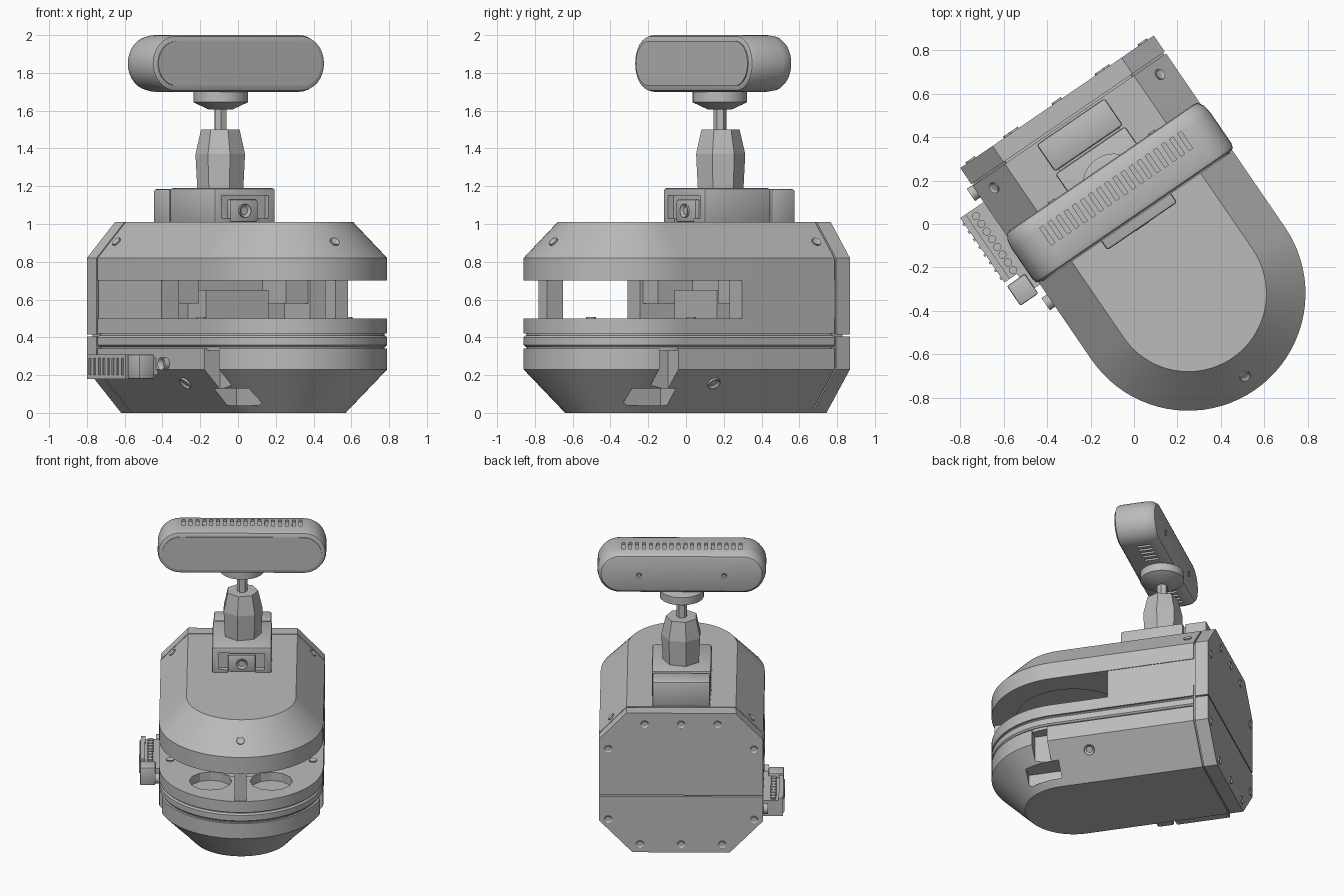
import bpy, bmesh
from math import pi, cos, sin, radians
from mathutils import Matrix, Vector

old = bpy.data.objects.get("Cube")
if old:
    bpy.data.objects.remove(old)

grey = bpy.data.materials.new("plain grey")
grey.use_nodes = True
grey.diffuse_color = (0.5, 0.5, 0.5, 1)
grey.node_tree.nodes["Principled BSDF"].inputs["Base Color"].default_value = (0.5, 0.5, 0.5, 1)

# The housing is modelled facing -y, centred on its round nose, then turned
PLACE = Matrix.Translation((0.25, -0.32, 0)) @ Matrix.Rotation(radians(34.4), 4, "Z")
BACK = 1.07


def shade(mesh, smooth=True):
    for p in mesh.polygons:
        p.use_smooth = smooth
    if smooth:
        mesh.set_sharp_from_angle(angle=radians(28))


def finish(name, bm, smooth=True):
    bmesh.ops.recalc_face_normals(bm, faces=bm.faces)
    mesh = bpy.data.meshes.new(name)
    bm.to_mesh(mesh)
    bm.free()
    shade(mesh, smooth)
    mesh.materials.append(grey)
    ob = bpy.data.objects.new(name, mesh)
    bpy.context.collection.objects.link(ob)
    ob.matrix_world = PLACE
    return ob


def loft(name, rings, smooth=True):
    bm = bmesh.new()
    rows = [[bm.verts.new(p) for p in ring] for ring in rings]
    n = len(rows[0])
    for a, b in zip(rows, rows[1:]):
        for i in range(n):
            bm.faces.new((a[i], a[(i + 1) % n], b[(i + 1) % n], b[i]))
    bm.faces.new(rows[0][::-1])
    bm.faces.new(rows[-1])
    return finish(name, bm, smooth)


def box(name, x, y, z, bevel=0):
    bm = bmesh.new()
    bmesh.ops.create_cube(bm, size=1)
    for v in bm.verts:
        v.co = [lo + (c + 0.5) * (hi - lo) for c, (lo, hi) in zip(v.co, (x, y, z))]
    if bevel:
        bmesh.ops.bevel(bm, geom=bm.edges[:], offset=bevel, segments=2, affect="EDGES", profile=0.5)
    return finish(name, bm)


def turned(name, centre, profile, sides=32, smooth=True):
    """Round part from (radius, height) pairs around a vertical axis."""
    return loft(name, [[(centre[0] + r * cos(2 * pi * i / sides),
                         centre[1] + r * sin(2 * pi * i / sides), z)
                        for i in range(sides)] for r, z in profile], smooth)


def housing(name, levels, back):
    """Round-nosed, flat-backed shell from (half width, height) levels."""
    return loft(name, [[(r * cos(pi + pi * i / 40), r * sin(pi + pi * i / 40), z)
                        for i in range(41)] + [(r, back, z), (-r, back, z)]
                       for r, z in levels])


def screw(name, pos, normal, r=0.026, high=0.008):
    bm = bmesh.new()
    bmesh.ops.create_cone(bm, cap_ends=True, segments=16, radius1=r, radius2=r, depth=high * 2)
    top = max(bm.faces, key=lambda f: f.calc_center_median().z)
    bmesh.ops.inset_region(bm, faces=[top], thickness=r * 0.4)
    bmesh.ops.translate(bm, verts=top.verts, vec=(0, 0, -high * 0.9))
    turn = Vector((0, 0, 1)).rotation_difference(Vector(normal)).to_matrix().to_4x4()
    bmesh.ops.transform(bm, matrix=Matrix.Translation(pos) @ turn, verts=bm.verts)
    return finish(name, bm)


def cut(ob, cutters):
    for c in cutters:
        m = ob.modifiers.new("cut", "BOOLEAN")
        m.operation, m.solver, m.object = "DIFFERENCE", "EXACT", c
    bpy.context.view_layer.update()
    done = bpy.data.meshes.new_from_object(ob.evaluated_get(bpy.context.evaluated_depsgraph_get()))
    ob.modifiers.clear()
    ob.data = done
    shade(done)
    for c in cutters:
        bpy.data.objects.remove(c)


# Lower hull with a slot and a wider foot notch on each side
hull = housing("lower_hull", [(0.32, 0), (0.54, 0.23), (0.54, 0.34)], 0.97)
slots = []
for s in (-1, 1):
    side = sorted((s * 0.44, s * 0.7))
    foot = sorted((s * 0.3, s * 0.7))
    slots += [box("slot", side, (-0.14, -0.03), (0.05, 0.35)),
              box("foot", foot, (-0.22, 0.02), (0.04, 0.13))]
cut(hull, slots)
housing("seam_core", [(0.525, 0.33), (0.525, 0.43)], 0.975)
housing("middle_band", [(0.53, 0.35), (0.54, 0.36), (0.54, 0.4), (0.53, 0.41)], 0.97)

# Deck with a cluster of round wells
deck = housing("deck", [(0.54, 0.42), (0.54, 0.5)], 0.97)
cut(deck, [turned("well", c, [(0.14, 0.44), (0.14, 0.6)], 12)
           for c in ((-0.2, -0.22), (0.2, -0.22), (0, -0.02), (-0.2, 0.2), (0.2, 0.2))])

# Rear walls around the open bay, and the nose post
rear = box("rear_wall", (-0.535, 0.535), (0.38, 0.97), (0.495, 0.705))
cut(rear, [box("bay", (-0.42, 0.42), (0.2, 0.62), (0.4, 0.8))])
box("bay_block", (-0.2, 0.2), (0.45, 0.65), (0.49, 0.65))
for s in (-1, 1):
    box("bay_bracket", sorted((s * 0.28, s * 0.43)), (0.4, 0.63), (0.58, 0.71))
box("nose_post", (-0.04, 0.04), (-0.53, -0.43), (0.49, 0.71))

# Upper cap
cap = housing("upper_cap", [(0.54, 0.7), (0.54, 0.82), (0.36, 1.01)], 0.97)
cut(cap, [turned("ceiling", (0, 0), [(0.38, 0.6), (0.38, 0.76)], 40)])

# Two-piece back plate with clipped corners
for name, levels in (("back_plate_lower", [(0.32, 0), (0.54, 0.23), (0.54, 0.405)]),
                     ("back_plate_upper", [(0.54, 0.415), (0.54, 0.82), (0.36, 1.01)])):
    loft(name, [[(-r, 0.98, z), (r, 0.98, z), (r, BACK, z), (-r, BACK, z)] for r, z in levels])
loft("back_gasket", [[(-r, 0.96, z), (r, 0.96, z), (r, 1.03, z), (-r, 1.03, z)]
                     for r, z in ((0.31, 0.01), (0.53, 0.24), (0.53, 0.81), (0.35, 1.0))])

# Screws on the back, chamfers, deck and nose
for x, z in ((0.24, 0.93), (0.48, 0.75), (0.48, 0.24), (0.27, 0.06)):
    for s in (-1, 1):
        screw("back_screw", (s * x, BACK, z), (0, 1, 0))
for z in (0.93, 0.06):
    screw("back_screw", (0, BACK, z), (0, 1, 0))
for s in (-1, 1):
    screw("cap_screw", (s * 0.46, 0.907, 0.904), (s * 0.19, 0, 0.18))
    screw("hull_screw", (s * 0.473, 0.24, 0.16), (s * 0.23, 0, -0.22), 0.035, 0.012)
    screw("deck_screw", (s * 0.47, 0.1, 0.5), (0, 0, 1))
screw("nose_screw", (0, -0.46, 0.904), (0, -0.19, 0.18))

# Terminal connector on the right side
box("connector_base", (-0.66, -0.53), (0.52, 0.88), (0.18, 0.29))
box("connector_rail", (-0.67, -0.64), (0.52, 0.88), (0.18, 0.31))
box("connector_end", (-0.67, -0.57), (0.39, 0.5), (0.18, 0.31), 0.008)
box("connector_pin", (-0.6, -0.53), (0.42, 0.53), (0.2, 0.29))
for i in range(8):
    y = 0.545 + i * 0.043
    turned("terminal", (-0.605, y), [(0.019, 0.28), (0.019, 0.305)], 10)
    box("terminal_rib", (-0.678, -0.66), (y - 0.006, y + 0.006), (0.2, 0.29))
for y in (0.33, 0.94):
    screw("connector_screw", (-0.54, y, 0.26), (-1, 0, 0), 0.034, 0.03)

# Clamp on the cap with a rail slot in its front
clamp = box("clamp_front", (-0.195, 0.195), (0.375, 0.8), (1.0, 1.19), 0.012)
cut(clamp, [box("slot", (-0.15, 0.15), (0.3, 0.41), (1.03, 1.15)),
            box("slot", (-0.09, 0.09), (0.3, 0.41), (0.95, 1.05))])
box("rail_insert", (-0.09, 0.09), (0.385, 0.45), (1.01, 1.13), 0.01)
screw("rail_screw", (0, 0.385, 1.07), (0, -1, 0), 0.036, 0.012)
box("clamp_rear", (-0.19, 0.19), (0.81, 0.96), (1.0, 1.185), 0.012)
box("clamp_core", (-0.17, 0.17), (0.78, 0.84), (1.0, 1.17))

# Faceted ball-joint column, neck and disc
turned("column", (0, 0.605), [(0.125, 1.18), (0.135, 1.37), (0.105, 1.5)], 7, False)
turned("neck", (0, 0.605), [(0.035, 1.48), (0.035, 1.65)], 6, False)
turned("disc", (0, 0.605), [(0.06, 1.605), (0.135, 1.64), (0.145, 1.645), (0.145, 1.7), (0.13, 1.705)])


# Pill-shaped sensor head
def pill(r, y, half=0.405, mid=1.85):
    pts = []
    for s, start in ((1, -pi / 2), (-1, pi / 2)):
        pts += [(s * half + r * cos(start + pi * i / 16), y,
                 mid + r * sin(start + pi * i / 16)) for i in range(17)]
    return pts


head = loft("sensor_head", [pill(0.125, 0.43), pill(0.143, 0.437), pill(0.15, 0.46), pill(0.15, 0.63),
                            pill(0.143, 0.675), pill(0.125, 0.7), pill(0.11, 0.705)])
vents = []
for i in range(18):
    x = -0.385 + i * 0.77 / 17
    for z in ((1.985, 2.1), (1.6, 1.715)):
        if z[0] > 1.8 or abs(x) > 0.16:
            vents.append(box("vent", (x - 0.01, x + 0.01), (0.54, 0.635), z))
# One joined cutter keeps the vent cut quick
bm = bmesh.new()
for v in vents:
    bm.from_mesh(v.data)
    bpy.data.objects.remove(v)
cut(head, [finish("vents", bm)])
loft("face_panel", [pill(0.118, 0.424), pill(0.118, 0.432)])
for s in (-1, 1):
    screw("head_screw", (s * 0.28, 0.705, 1.84), (0, 1, 0), 0.018, 0.006)
